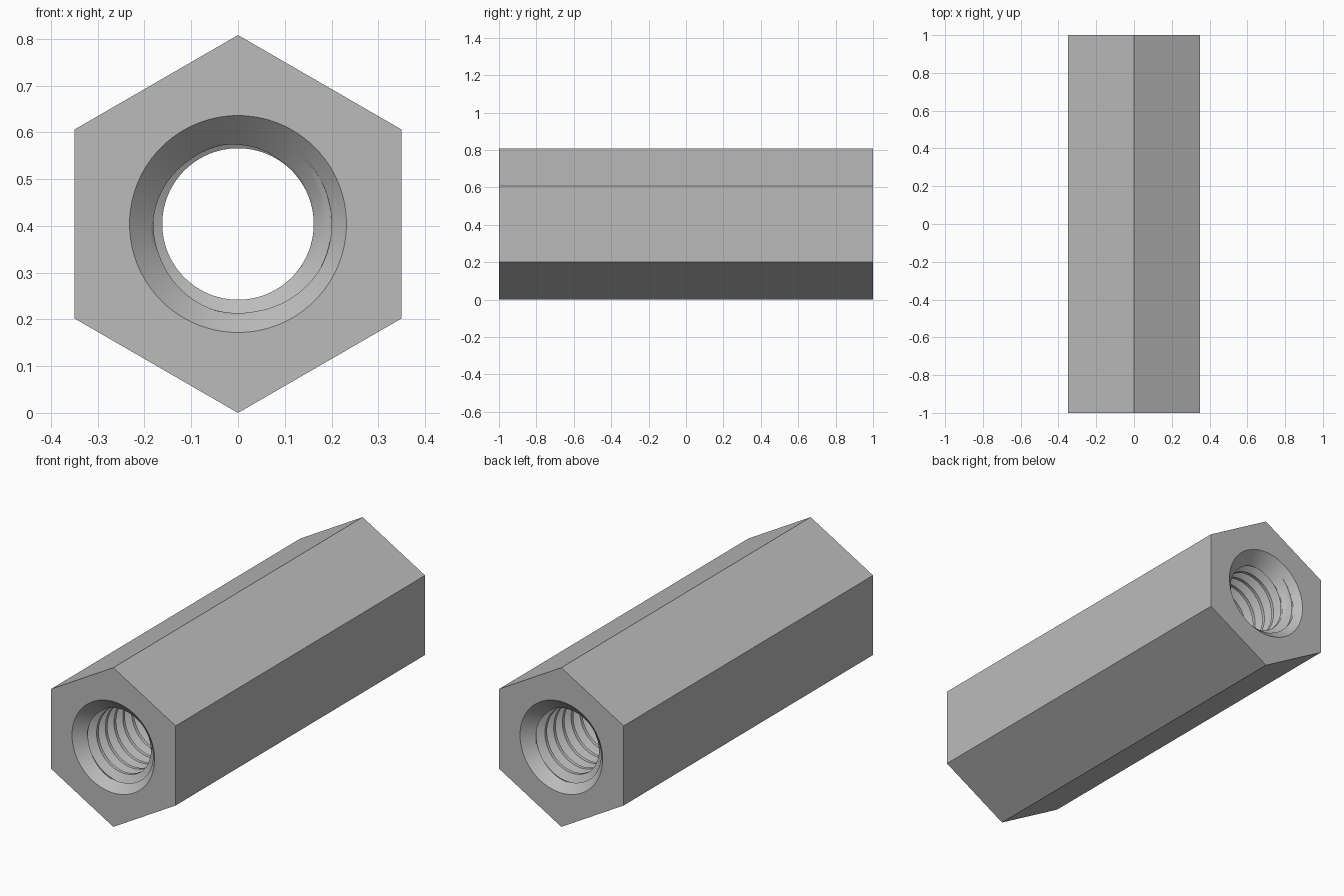
import bpy, bmesh, math
from mathutils import Vector

cube = bpy.data.objects.get("Cube")
if cube:
    bpy.data.objects.remove(cube, do_unlink=True)

SEG = 96                      # segments round the bore
HEX_R = 0.404                 # hexagon corner radius, also the axis height
HALF = 1.0                    # half length
PITCH, CREST, ROOT = 0.07, 0.162, 0.2
MOUTH = 0.232                 # countersink radius at each end
START = -0.9202               # where the first flank begins to rise
FLANK, FLAT, SUB = 0.022, 0.00875, 4

steel = bpy.data.materials.new("plain_steel")
steel.use_nodes = True
grey = (0.5, 0.5, 0.5, 1)
steel.diffuse_color = grey
steel.node_tree.nodes["Principled BSDF"].inputs["Base Color"].default_value = grey

bm = bmesh.new()


def polar(r, a, y):
    return bm.verts.new((r * math.cos(a), y, HEX_R + r * math.sin(a)))


# One pitch of thread profile: rising flank, root, falling flank, crest
corners = [(0, CREST), (FLANK, ROOT), (FLANK + FLAT, ROOT),
           (2 * FLANK + FLAT, CREST), (PITCH, CREST)]
profile = []
for (u0, r0), (u1, r1) in zip(corners, corners[1:]):
    for k in range(SUB):
        t = k / SUB
        profile.append((u0 + (u1 - u0) * t, r0 + (r1 - r0) * t))
turns = math.ceil(2 * HALF / PITCH) + 4
rows = [(START + (n - 2) * PITCH + u, r) for n in range(turns) for u, r in profile]

# Threaded bore, opened out by a countersink at both ends
columns = []
for j in range(SEG + 1):
    a = math.tau * j / SEG
    column = []
    for u, r in rows:
        y = u - PITCH * j / SEG
        if abs(y) > HALF:
            y, r = math.copysign(HALF, y), MOUTH
        column.append(polar(max(r, MOUTH - (HALF - abs(y))), a, y))
    columns.append(column)
for c0, c1 in zip(columns, columns[1:]):
    for k in range(len(rows) - 1):
        quad = (c0[k], c0[k + 1], c1[k + 1], c1[k])
        if not all(abs(v.co.y) >= HALF for v in quad):
            bm.faces.new(quad)

# Hexagonal sides and the two end faces with round openings
per_side = SEG // 6
for i in range(6):
    a0 = math.radians(30 + 60 * i)
    a1 = a0 + math.pi / 3
    ends = []
    for y in (-HALF, HALF):
        p, q = polar(HEX_R, a0, y), polar(HEX_R, a1, y)
        arc = [polar(MOUTH, a1 - math.tau * k / SEG, y) for k in range(per_side + 1)]
        bm.faces.new([p, q] + arc)
        ends.append((p, q))
    (p0, q0), (p1, q1) = ends
    bm.faces.new((p0, q0, q1, p1))

bmesh.ops.remove_doubles(bm, verts=bm.verts, dist=0.00002)
loose = [v for v in bm.verts if not v.link_faces]
bmesh.ops.delete(bm, geom=loose, context="VERTS")
bmesh.ops.recalc_face_normals(bm, faces=bm.faces)

# Make sure the outer walls face outwards
axis = Vector((0, 0, HEX_R))
outer = max(bm.faces, key=lambda f: f.calc_area())
if outer.normal.dot(outer.calc_center_median() - axis) < 0:
    bmesh.ops.reverse_faces(bm, faces=bm.faces)

mesh = bpy.data.meshes.new("threaded_hex_sleeve")
bm.to_mesh(mesh)
bm.free()
mesh.materials.append(steel)
sleeve = bpy.data.objects.new("threaded_hex_sleeve", mesh)
bpy.context.collection.objects.link(sleeve)
for ob in bpy.context.selected_objects:
    ob.select_set(False)
sleeve.select_set(True)
bpy.context.view_layer.objects.active = sleeve
bpy.ops.object.shade_smooth_by_angle(angle=math.radians(30))
